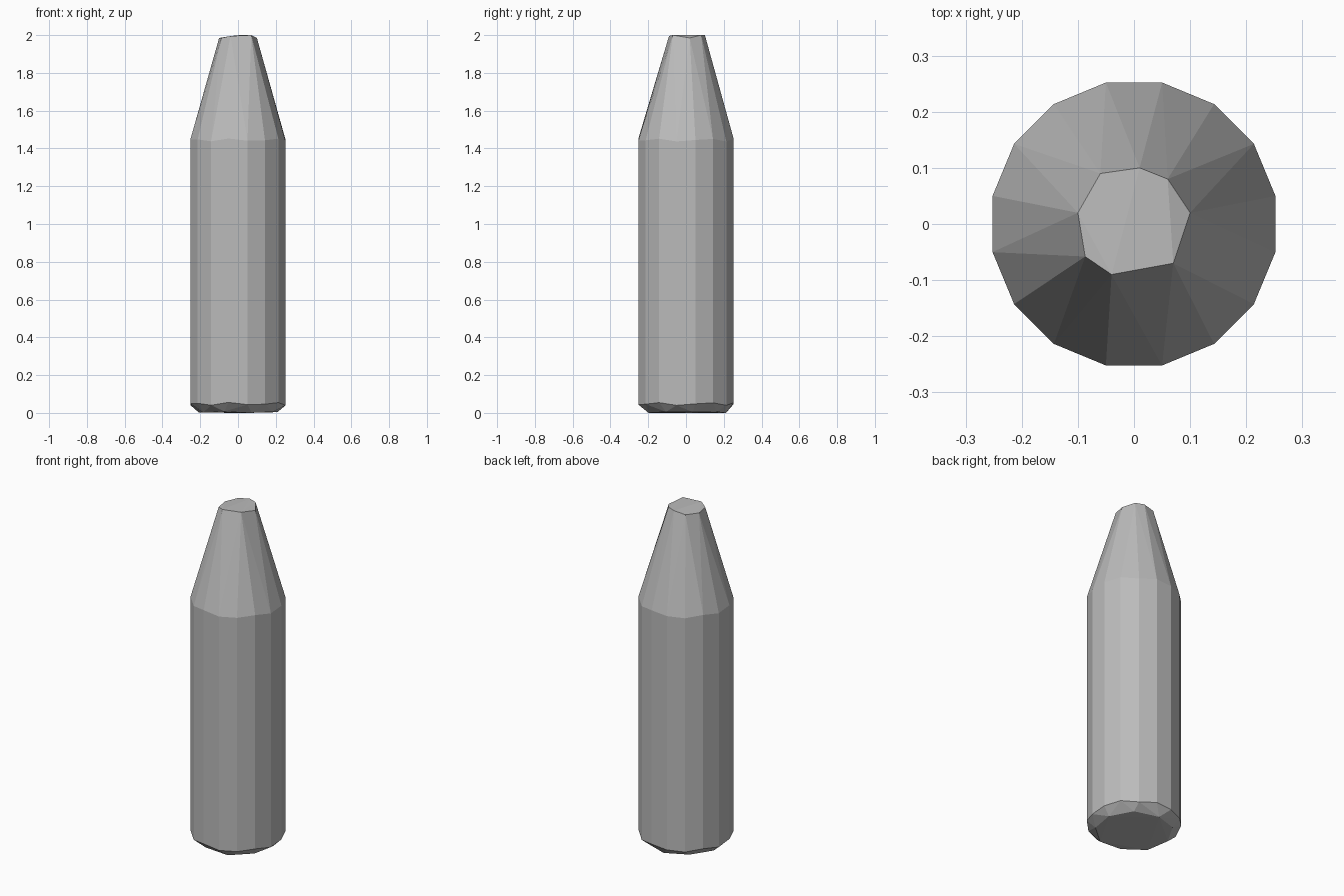
import bpy, bmesh, math

cube = bpy.data.objects.get("Cube")
if cube:
    bpy.data.objects.remove(cube, do_unlink=True)

# Single grey material
grey = bpy.data.materials.new("plain grey")
grey.use_nodes = True
colour = (0.5, 0.5, 0.5, 1)
grey.diffuse_color = colour
grey.node_tree.nodes["Principled BSDF"].inputs["Base Color"].default_value = colour


def ring(radius, z, sides, wobble=0.0, turn=0.5):
    """Regular ring of points with a slight uneven height."""
    points = []
    for i in range(sides):
        a = math.tau * (i + turn) / sides
        points.append((radius * math.cos(a), radius * math.sin(a),
                       z + wobble * math.sin(2.4 * i)))
    return points


# Faceted blunt tip outline, slightly tilted
tip = [(-0.06, 0.09, 1.99), (0.01, 0.10, 2.0), (0.06, 0.08, 2.0), (0.10, 0.02, 1.985),
       (0.07, -0.07, 2.0), (-0.04, -0.09, 1.995), (-0.087, -0.058, 1.985), (-0.10, 0.02, 1.985)]

# Straight barrel between shoulder and lower rim, then a small chamfered base
shoulder = ring(0.257, 1.445, 16, 0.008)
rim = ring(0.257, 0.048, 16, 0.008)
base = ring(0.212, 0.004, 9, 0.004, 0.25)

# Wrap the rings in one faceted shell
bm = bmesh.new()
for p in tip + shoulder + rim + base:
    bm.verts.new(p)
hull = bmesh.ops.convex_hull(bm, input=bm.verts[:])
loose = [v for v in bm.verts if not v.link_faces]
bmesh.ops.delete(bm, geom=loose, context="VERTS")
bmesh.ops.recalc_face_normals(bm, faces=bm.faces[:])
low = min(v.co.z for v in bm.verts)
bmesh.ops.translate(bm, verts=bm.verts[:], vec=(0, 0, -low))

mesh = bpy.data.meshes.new("tapered_body")
bm.to_mesh(mesh)
bm.free()
mesh.materials.append(grey)
body = bpy.data.objects.new("tapered_body", mesh)
bpy.context.collection.objects.link(body)
